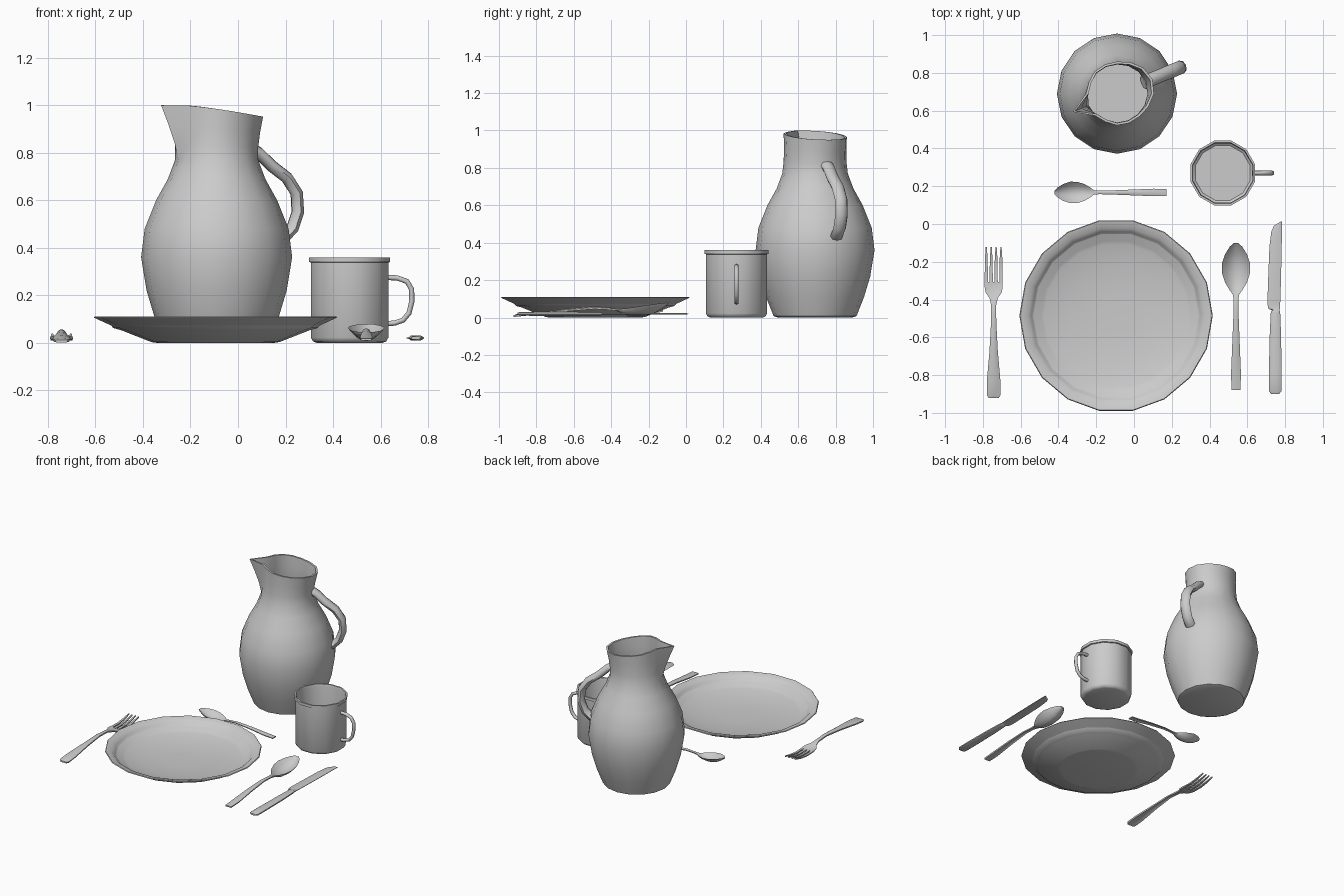
import bpy, bmesh, math
from mathutils import Vector, Matrix

if "Cube" in bpy.data.objects:
    bpy.data.objects.remove(bpy.data.objects["Cube"])

GREY = bpy.data.materials.new("light_grey")
GREY.diffuse_color = (0.6, 0.6, 0.6, 1)
GREY.use_nodes = True
GREY.node_tree.nodes["Principled BSDF"].inputs["Base Color"].default_value = GREY.diffuse_color


def finish(name, bm, matrix=None, angle=40):
    """Turn a bmesh into a smooth-shaded object."""
    bmesh.ops.recalc_face_normals(bm, faces=bm.faces)
    if matrix:
        bm.transform(matrix)
    me = bpy.data.meshes.new(name)
    bm.to_mesh(me)
    bm.free()
    me.materials.append(GREY)
    ob = bpy.data.objects.new(name, me)
    bpy.context.collection.objects.link(ob)
    bpy.ops.object.select_all(action='DESELECT')
    ob.select_set(True)
    bpy.context.view_layer.objects.active = ob
    bpy.ops.object.shade_smooth_by_angle(angle=math.radians(angle))
    return ob


def loft(bm, rings):
    """Skin closed rings of points and cap both ends."""
    vr = [[bm.verts.new(p) for p in ring] for ring in rings]
    n = len(vr[0])
    for a, b in zip(vr, vr[1:]):
        for i in range(n):
            j = (i + 1) % n
            bm.faces.new((a[i], a[j], b[j], b[i]))
    bm.faces.new(vr[0])
    bm.faces.new(vr[-1])


def lathe(name, profile, n, centre, offset=0.0, shape=None):
    """Revolve (radius, height) points; shape may bend each point."""
    rings = []
    for r, z in profile:
        ring = []
        for i in range(n):
            a = math.tau * (i + offset) / n
            rr, zz = shape(r, z, a) if shape else (r, z)
            ring.append((centre[0] + rr * math.cos(a), centre[1] + rr * math.sin(a), zz))
        rings.append(ring)
    bm = bmesh.new()
    loft(bm, rings)
    return finish(name, bm)


def handle(name, path, origin, angle, thick, wide, n=8):
    """Tube through (distance out, height) points in a vertical plane."""
    d = Vector((math.cos(angle), math.sin(angle), 0))
    side = Vector((-d.y, d.x, 0))
    pts = [Vector((origin[0], origin[1], 0)) + d * s + Vector((0, 0, z)) for s, z in path]
    rings = []
    for i, p in enumerate(pts):
        t = (pts[min(i + 1, len(pts) - 1)] - pts[max(i - 1, 0)]).normalized()
        up = t.cross(side)
        rings.append([p + up * thick * math.cos(k * math.tau / n)
                      + side * wide * math.sin(k * math.tau / n) for k in range(n)])
    bm = bmesh.new()
    loft(bm, rings)
    return finish(name, bm, angle=60)


def strip(bm, stations, thick, x0=0.0, steps=6):
    """Dished bar along y from stations (y, half width, edge height, dish depth)."""
    rings = []
    for y, w, z, dish in stations:
        us = [2 * k / steps - 1 for k in range(steps + 1)]
        top = [(x0 + u * w, y, z + dish * (u * u - 1)) for u in us]
        rings.append(top + [(x * 0.9 + x0 * 0.1, yy, zz - thick) for x, yy, zz in reversed(top)])
    loft(bm, rings)


# Pitcher body: pulled-out spout and a rim that falls toward the handle
PITCHER = (-0.09, 0.69)
SPOUT = math.radians(202.5)


def spout_shape(r, z, a):
    w = max(0.0, (z - 0.78) / 0.195)
    d = abs((a - SPOUT + math.pi) % math.tau - math.pi)
    r += w * (0.085 * math.exp(-(d / 0.25) ** 2)
              - 0.016 * math.exp(-((d - 0.55) / 0.25) ** 2)
              + 0.035 * max(0, -math.cos(d)) ** 3)
    return r, z + w * 0.025 * math.cos(d)


outer = [(0.2, 0), (0.222, 0.008), (0.262, 0.11), (0.295, 0.22), (0.318, 0.36), (0.303, 0.48),
         (0.255, 0.6), (0.205, 0.69), (0.175, 0.77), (0.168, 0.83), (0.166, 0.9), (0.168, 0.975)]
inner = [(r - 0.013, max(z, 0.025)) for r, z in reversed(outer[1:])]
lathe("pitcher", outer + inner, 16, PITCHER, shape=spout_shape)
handle("pitcher_handle",
       [(0.15, 0.82), (0.19, 0.80), (0.25, 0.745), (0.32, 0.695), (0.365, 0.63),
        (0.37, 0.55), (0.345, 0.48), (0.3, 0.435), (0.26, 0.43)],
       PITCHER, math.radians(22.5), 0.026, 0.036)

# Plate: sloping underside, flat rim and a stepped well
lathe("plate",
      [(0.25, 0), (0.27, 0.003), (0.39, 0.05), (0.512, 0.106), (0.508, 0.111), (0.468, 0.103),
       (0.45, 0.085), (0.43, 0.062), (0.38, 0.048), (0.27, 0.026), (0.1, 0.02)],
      18, (-0.095, -0.485))

# Cup: straight wall, rolled rim band and hollow inside
CUP = (0.47, 0.27)
lathe("cup",
      [(0.145, 0), (0.16, 0.006), (0.169, 0.022), (0.169, 0.338), (0.177, 0.34), (0.177, 0.36),
       (0.166, 0.36), (0.162, 0.34), (0.162, 0.025), (0.15, 0.015)],
      12, CUP, offset=0.5)
handle("cup_handle",
       [(0.155, 0.275), (0.2, 0.273), (0.242, 0.258), (0.261, 0.225), (0.262, 0.175),
        (0.25, 0.125), (0.225, 0.095), (0.19, 0.083), (0.155, 0.08)],
       CUP, 0, 0.011, 0.012)


# Spoons: flat handle, arched neck and dished bowl
def spoon(name, matrix):
    bm = bmesh.new()
    strip(bm, [(-0.39, 0.024, 0.018, 0), (-0.3, 0.026, 0.024, -0.004), (-0.15, 0.02, 0.042, -0.006),
               (0, 0.014, 0.054, -0.006), (0.08, 0.012, 0.05, -0.004), (0.115, 0.016, 0.046, 0),
               (0.14, 0.034, 0.046, 0.012), (0.18, 0.058, 0.05, 0.03), (0.23, 0.074, 0.058, 0.042),
               (0.28, 0.075, 0.066, 0.046), (0.33, 0.058, 0.073, 0.036), (0.37, 0.033, 0.078, 0.016),
               (0.39, 0.01, 0.08, 0.003)], 0.009)
    finish(name, bm, matrix)


spoon("soup_spoon", Matrix.Translation((0.54, -0.49, 0)))
spoon("dessert_spoon", Matrix.Translation((-0.125, 0.167, 0))
      @ Matrix.Rotation(math.pi / 2, 4, 'Z') @ Matrix.Scale(0.76, 4))

# Fork: widening handle, shallow head and four tapered tines
bm = bmesh.new()
strip(bm, [(-0.4, 0.026, 0.012, 0), (-0.385, 0.036, 0.014, -0.004), (-0.31, 0.036, 0.022, -0.008),
           (-0.15, 0.022, 0.038, -0.008), (0, 0.014, 0.05, -0.006), (0.09, 0.013, 0.044, -0.003),
           (0.13, 0.022, 0.034, 0), (0.16, 0.043, 0.026, 0.004), (0.19, 0.048, 0.022, 0.005),
           (0.215, 0.047, 0.02, 0.004)], 0.01)
for k in range(4):
    x = (k - 1.5) * 0.026
    strip(bm, [(0.2, 0.009, 0.02, 0), (0.28, 0.008, 0.018, 0), (0.34, 0.007, 0.026, 0),
               (0.4, 0.003, 0.04, 0)], 0.008, x0=x, steps=2)
finish("fork", bm, Matrix.Translation((-0.743, -0.522, 0)))

# Knife: rounded grip, narrow bolster and a blade with a curved edge
bm = bmesh.new()
sections = [(-0.9, 0.727, 0.768, 0.006), (-0.885, 0.714, 0.78, 0.01), (-0.8, 0.714, 0.781, 0.011),
            (-0.6, 0.718, 0.779, 0.011), (-0.47, 0.724, 0.774, 0.01), (-0.455, 0.73, 0.77, 0.009),
            (-0.45, 0.712, 0.772, 0.005), (-0.42, 0.706, 0.774, 0.004), (-0.3, 0.71, 0.778, 0.004),
            (-0.12, 0.717, 0.782, 0.004), (-0.04, 0.727, 0.783, 0.004), (-0.01, 0.74, 0.784, 0.003),
            (0.002, 0.758, 0.784, 0.003), (0.014, 0.78, 0.784, 0.002)]
rings = []
for y, a, b, h in sections:
    q = (b - a) * 0.2
    rings.append([(x, y, 0.02 + s * h) for x, s in
                  ((a, 0), (a + q, 0.9), (b - q, 1), (b, 0.4), (b, -0.4), (b - q, -1), (a + q, -0.9))])
loft(bm, rings)
finish("knife", bm)
